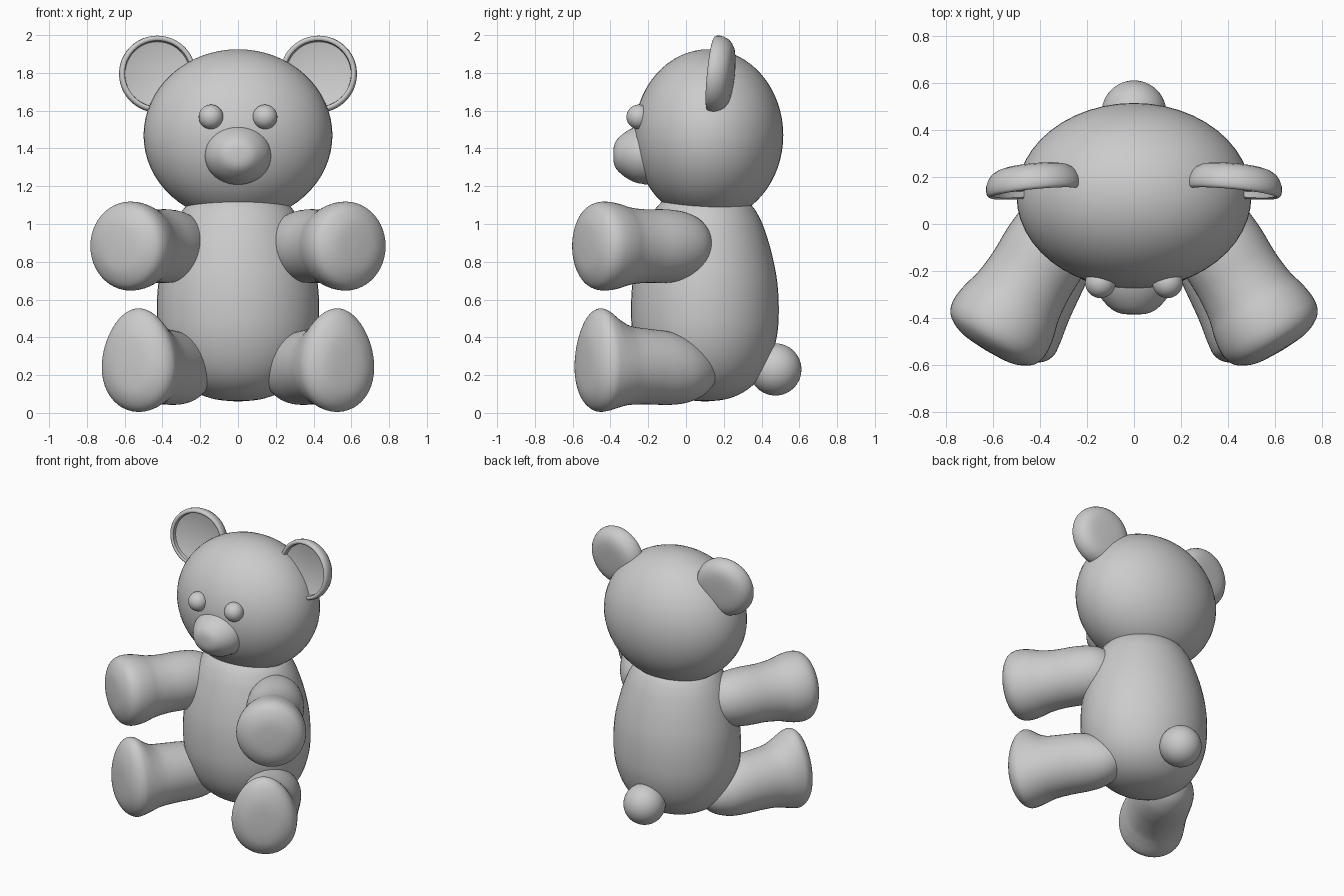
import bpy, bmesh, math
from mathutils import Vector

if "Cube" in bpy.data.objects:
    bpy.data.objects.remove(bpy.data.objects["Cube"])


def finish(ob, mirror=False, angle=40):
    bpy.ops.object.select_all(action='DESELECT')
    ob.select_set(True)
    bpy.context.view_layer.objects.active = ob
    bpy.ops.object.shade_smooth_by_angle(angle=math.radians(angle))
    if mirror:
        ob.modifiers.new("Mirror", 'MIRROR').use_axis[0] = True


def catmull(pts, n=4):
    """Smooth a list of ring tuples."""
    p = [pts[0]] + pts + [pts[-1]]
    out = []
    for i in range(1, len(p) - 2):
        for k in range(n):
            t = k / n
            out.append(tuple(
                0.5 * (2*b + (c - a)*t + (2*a - 5*b + 4*c - d)*t*t + (3*b - a - 3*c + d)*t**3)
                for a, b, c, d in zip(p[i-1], p[i], p[i+1], p[i+2])))
    return out + [pts[-1]]


def loft(name, rings, origin, axis, up, smooth=4, mirror=False, seg=48):
    """Rings: (position on axis, half width, half height, height offset, egg taper)."""
    rings = [tuple(r) + (0,) * (5 - len(r)) for r in rings]
    if smooth > 1:
        rings = catmull(rings, smooth)
    f = Vector(axis).normalized()
    side = Vector(up).cross(f).normalized()
    up = f.cross(side)
    bm = bmesh.new()
    loops = []
    for u, rx, rz, off, egg in rings:
        loop = []
        for i in range(seg):
            a = 2 * math.pi * i / seg
            x = max(rx, 0) * math.cos(a) * (1 - egg * math.sin(a))
            z = off + max(rz, 0) * math.sin(a)
            loop.append(bm.verts.new(Vector(origin) + f * u + side * x + up * z))
        loops.append(loop)
    for a, b in zip(loops, loops[1:]):
        for i in range(seg):
            j = (i + 1) % seg
            bm.faces.new((a[i], a[j], b[j], b[i]))
    bmesh.ops.remove_doubles(bm, verts=bm.verts, dist=1e-5)
    bmesh.ops.recalc_face_normals(bm, faces=bm.faces)
    me = bpy.data.meshes.new(name)
    bm.to_mesh(me)
    bm.free()
    ob = bpy.data.objects.new(name, me)
    bpy.context.collection.objects.link(ob)
    finish(ob, mirror)
    return ob


def ball(name, loc, size, mirror=False):
    bm = bmesh.new()
    bmesh.ops.create_uvsphere(bm, u_segments=48, v_segments=32, radius=1)
    for v in bm.verts:
        v.co = Vector(loc) + v.co * Vector(size)
    me = bpy.data.meshes.new(name)
    bm.to_mesh(me)
    bm.free()
    ob = bpy.data.objects.new(name, me)
    bpy.context.collection.objects.link(ob)
    finish(ob, mirror)


# Head, eyes and tail
ball("head", (0, 0.12, 1.47), (0.5, 0.395, 0.455))
ball("eyes", (0.143, -0.25, 1.567), (0.065, 0.065, 0.065), True)
ball("tail", (0, 0.473, 0.23), (0.138, 0.138, 0.138))

# Body: pear-like turned profile, flattened front to back
profile = [(0.06, 0), (0.072, 0.12), (0.11, 0.225), (0.18, 0.315), (0.28, 0.38), (0.41, 0.42),
           (0.55, 0.43), (0.7, 0.42), (0.84, 0.39), (0.95, 0.355), (1.03, 0.32),
           (1.1, 0.27), (1.16, 0.18), (1.18, 0)]
loft("body", [(z, r, r * 0.91) for z, r in profile], (0, 0.1, 0), (0, 0, 1), (0, 1, 0))

# Muzzle: blunt rounded snout
snout = [(0.385, 0), (0.382, 0.05), (0.365, 0.092), (0.325, 0.133), (0.28, 0.162),
         (0.24, 0.174), (0.19, 0.165), (0.16, 0)]
loft("muzzle", [(u, r, r * 0.877) for u, r in snout], (0, 0, 1.367), (0, -1, 0), (0, 0, 1))

# Ears: dished discs with a rounded rim
ear = [(-0.035, 0), (-0.035, 0.165), (-0.031, 0.173), (-0.006, 0.177), (-0.001, 0.184),
       (0, 0.19), (-0.004, 0.198), (-0.013, 0.203), (-0.03, 0.205), (-0.05, 0.202),
       (-0.075, 0.191), (-0.095, 0.174), (-0.11, 0.148), (-0.118, 0.115), (-0.121, 0.07), (-0.122, 0)]
loft("ears", [(u, r, r) for u, r in ear], (0.423, 0.13, 1.796), (-0.1, -1, 0.1), (0, 0, 1),
     smooth=1, mirror=True)

# Arms with flared paws
arm = [(0.05, 0), (0.045, 0.1), (0.03, 0.16), (0, 0.21), (-0.04, 0.232), (-0.09, 0.235),
       (-0.15, 0.225), (-0.22, 0.206), (-0.32, 0.195), (-0.44, 0.195), (-0.54, 0.185),
       (-0.62, 0.158), (-0.685, 0.105), (-0.715, 0.05), (-0.72, 0)]
loft("arms", [(u, r * 0.97, r) for u, r in arm], (0.605, -0.495, 0.883),
     (0.515, -0.857, 0), (0, 0, 1), mirror=True)

# Legs with tall egg-shaped feet
leg = [(0.045, 0, 0, 0.26, 0.1), (0.042, 0.08, 0.1, 0.26, 0.1), (0.03, 0.135, 0.175, 0.265, 0.12),
       (0, 0.185, 0.24, 0.275, 0.14), (-0.04, 0.21, 0.272, 0.279, 0.14),
       (-0.085, 0.212, 0.268, 0.277, 0.13), (-0.15, 0.207, 0.235, 0.262, 0.08),
       (-0.22, 0.2, 0.21, 0.252, 0.03), (-0.34, 0.195, 0.2, 0.245), (-0.45, 0.19, 0.195, 0.237),
       (-0.55, 0.175, 0.175, 0.226), (-0.64, 0.135, 0.135, 0.218), (-0.7, 0.085, 0.08, 0.213),
       (-0.725, 0.04, 0.04, 0.21), (-0.73, 0, 0, 0.21)]
loft("legs", leg, (0.55, -0.5, 0), (0.46, -0.888, 0), (0, 0, 1), mirror=True)
